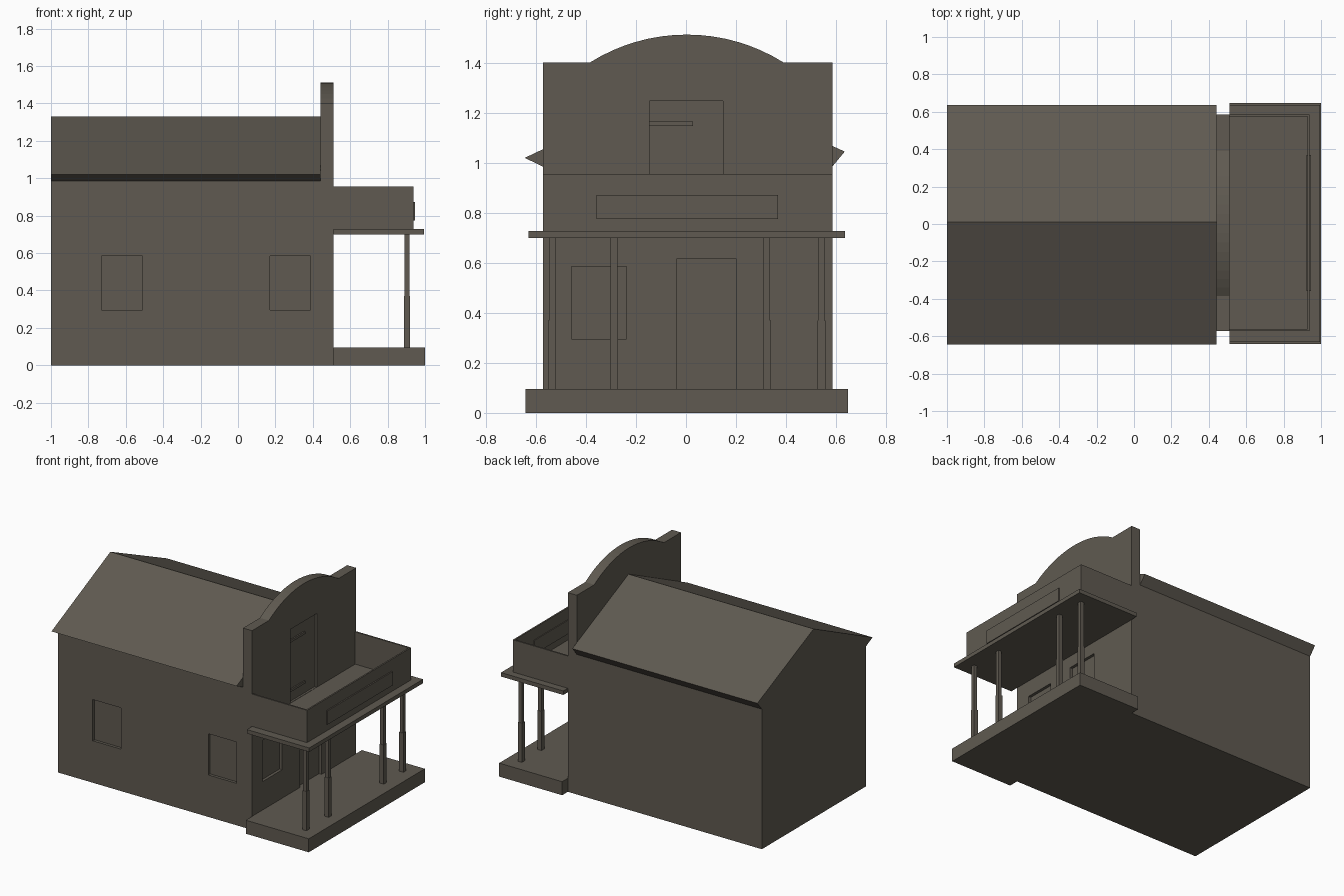
import bpy, bmesh, math

if "Cube" in bpy.data.objects:
    bpy.data.objects.remove(bpy.data.objects["Cube"])

# One weathered timber colour for the whole building
timber = bpy.data.materials.new("weathered timber")
timber.diffuse_color = (0.115, 0.102, 0.082, 1)
timber.use_nodes = True
timber.node_tree.nodes["Principled BSDF"].inputs["Base Color"].default_value = timber.diffuse_color


def finish(name, bm):
    bmesh.ops.recalc_face_normals(bm, faces=bm.faces)
    me = bpy.data.meshes.new(name)
    bm.to_mesh(me)
    bm.free()
    me.materials.append(timber)
    ob = bpy.data.objects.new(name, me)
    bpy.context.collection.objects.link(ob)
    return ob


def prism(name, x0, x1, profile):
    """Extrude a (y, z) outline from x0 to x1."""
    bm = bmesh.new()
    face = bm.faces.new([bm.verts.new((x0, y, z)) for y, z in profile])
    ext = bmesh.ops.extrude_face_region(bm, geom=[face])["geom"]
    moved = [v for v in ext if isinstance(v, bmesh.types.BMVert)]
    bmesh.ops.translate(bm, verts=moved, vec=(x1 - x0, 0, 0))
    return finish(name, bm)


def box(name, x0, x1, y0, y1, z0, z1):
    return prism(name, x0, x1, [(y0, z0), (y1, z0), (y1, z1), (y0, z1)])


def recess(target, *bounds):
    """Cut a box-shaped recess into the target."""
    cutter = box("recess_cutter", *bounds)
    cutter.hide_render = True
    mod = target.modifiers.new("recess", 'BOOLEAN')
    mod.operation = 'DIFFERENCE'
    mod.solver = 'EXACT'
    mod.object = cutter
    bpy.context.view_layer.objects.active = target
    bpy.ops.object.modifier_apply(modifier=mod.name)
    bpy.data.objects.remove(cutter)


Y0, Y1 = -0.572, 0.585   # side walls
FX = 0.51                # front wall plane

# Main hall with gabled roof and wedge-shaped eaves
hall = prism("hall_and_roof", -1, 0.44, [
    (Y0, 0), (Y1, 0), (Y1, 0.985), (0.635, 1.045),
    (0.01, 1.33), (-0.645, 1.02), (Y0, 0.985)])
for x0, x1 in ((-0.73, -0.51), (0.17, 0.387)):
    recess(hall, x0, x1, Y0 - 0.1, Y0 + 0.02, 0.295, 0.585)

# False front with arched top
half, rise = 0.388, 0.112
radius = (half * half + rise * rise) / (2 * rise)
sweep = math.asin(half / radius)
arc = []
for i in range(17):
    a = sweep * (1 - i / 8)
    arc.append((0.003 + radius * math.sin(a),
                1.513 - radius + radius * math.cos(a)))
front = prism("false_front", 0.44, FX,
              [(Y0, 0), (Y1, 0), (Y1, 1.401)] + arc + [(Y0, 1.401)])
recess(front, FX - 0.02, FX + 0.1, -0.457, -0.237, 0.295, 0.585)  # window
recess(front, FX - 0.02, FX + 0.1, -0.037, 0.202, 0.095, 0.615)   # door
recess(front, FX - 0.015, FX + 0.1, -0.145, 0.148, 0.73, 1.247)   # loft door

# Loft door hinge straps
for z in (0.80, 1.148):
    box("loft_hinge", FX - 0.02, FX - 0.006, -0.145, 0.028, z, z + 0.017)

# Porch deck and canopy slab
box("porch_deck", FX, 1.0, -0.642, 0.648, 0, 0.095)
box("canopy_slab", FX, 0.995, -0.63, 0.635, 0.70, 0.728)

# Canopy parapet: U-shaped thin wall, open on top
T = 0.011
box("canopy_front_wall", 0.938 - T, 0.938, Y0, Y1, 0.728, 0.955)
for y in (Y0, Y1 - T):
    box("canopy_side_wall", FX, 0.938 - T, y, y + T, 0.728, 0.955)

# Blank sign board
box("sign_board", 0.921, 0.947, -0.357, 0.368, 0.775, 0.872)

# Porch posts, thicker below
for y in (-0.535, -0.288, 0.323, 0.541):
    for name, w, z0, z1 in (("post_base", 0.016, 0.095, 0.37),
                            ("post_shaft", 0.0135, 0.37, 0.70)):
        box(name, 0.903 - w, 0.903 + w, y - w, y + w, z0, z1)
